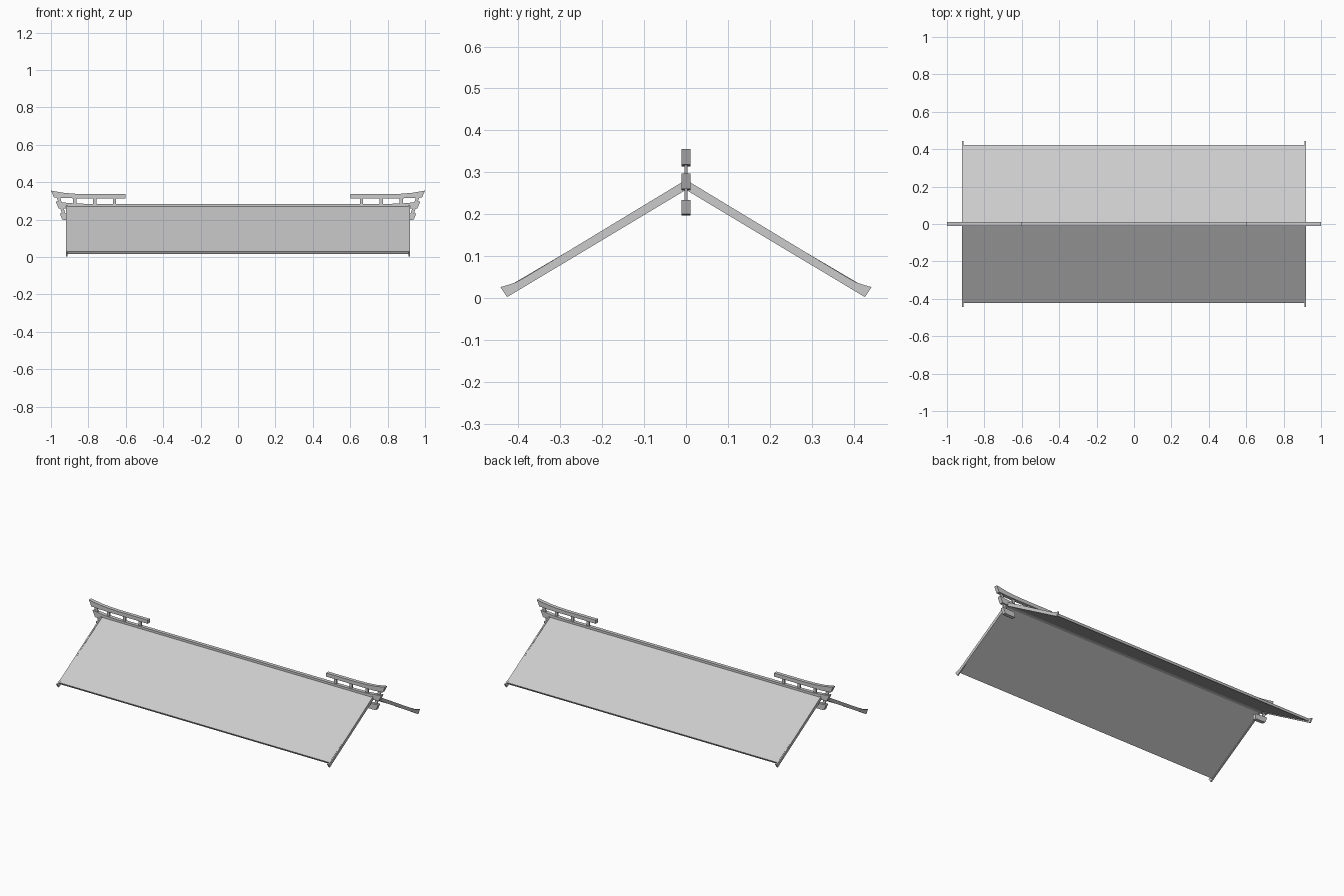
import bpy, bmesh
from mathutils import Vector

if "Cube" in bpy.data.objects:
    bpy.data.objects.remove(bpy.data.objects["Cube"])


def prism(name, pts, axis, lo, hi, mirror):
    """Extrude a 2D profile along 'x' (points are y,z) or 'y' (points are x,z), then mirror."""
    def place(p, d):
        return Vector((d, p[0], p[1])) if axis == 'x' else Vector((p[0], d, p[1]))
    bm = bmesh.new()
    a = [bm.verts.new(place(p, lo)) for p in pts]
    b = [bm.verts.new(place(p, hi)) for p in pts]
    bm.faces.new(a)
    bm.faces.new(b[::-1])
    for i in range(len(pts)):
        j = (i + 1) % len(pts)
        bm.faces.new((a[j], a[i], b[i], b[j]))
    bmesh.ops.recalc_face_normals(bm, faces=bm.faces)
    me = bpy.data.meshes.new(name)
    bm.to_mesh(me)
    bm.free()
    ob = bpy.data.objects.new(name, me)
    bpy.context.collection.objects.link(ob)
    m = ob.modifiers.new("mirror", 'MIRROR')
    m.use_axis = mirror
    m.use_clip = True
    return ob


X = (True, False, False)
Y = (False, True, False)
XY = (True, True, False)

# sloping roof panels
prism("roof_panel", [(0, 0.277), (0.422, 0.029), (0.415, 0.017), (0, 0.263)],
      'x', -0.914, 0.914, Y)

# gable boards with flared feet
prism("gable_board",
      [(0, 0.282), (0.385, 0.049), (0.405, 0.038), (0.425, 0.031), (0.443, 0.026),
       (0.427, 0.002), (0, 0.258)], 'x', 0.911, 0.919, XY)

# ridge beam with upswept tips
prism("ridge_beam",
      [(0, 0.284), (0.8, 0.284), (0.87, 0.286), (0.92, 0.29), (0.975, 0.297),
       (0.959, 0.26), (0.9, 0.257), (0, 0.257)], 'y', -0.011, 0.011, X)

# raised finial rails at both ends of the ridge
prism("finial_rail",
      [(0.602, 0.336), (0.8, 0.336), (0.87, 0.338), (0.93, 0.343), (1.0, 0.355),
       (0.984, 0.319), (0.93, 0.315), (0.88, 0.314), (0.602, 0.314)],
      'y', -0.011, 0.011, X)

# short lower bracket under the ridge tip
prism("lower_bracket",
      [(0.87, 0.229), (0.953, 0.234), (0.94, 0.2), (0.925, 0.198), (0.87, 0.197)],
      'y', -0.011, 0.011, X)

# thin posts joining the tiers: bottom x, bottom z, top x, top z
for i, (x0, z0, x1, z1) in enumerate([
        (0.66, 0.28, 0.66, 0.317), (0.765, 0.28, 0.765, 0.317),
        (0.873, 0.28, 0.873, 0.317), (0.95, 0.288, 0.962, 0.322),
        (0.93, 0.226, 0.942, 0.264)]):
    w = 0.009
    prism(f"tie_post_{i + 1}", [(x0 - w, z0), (x0 + w, z0), (x1 + w, z1), (x1 - w, z1)],
          'y', -0.004, 0.004, X)
